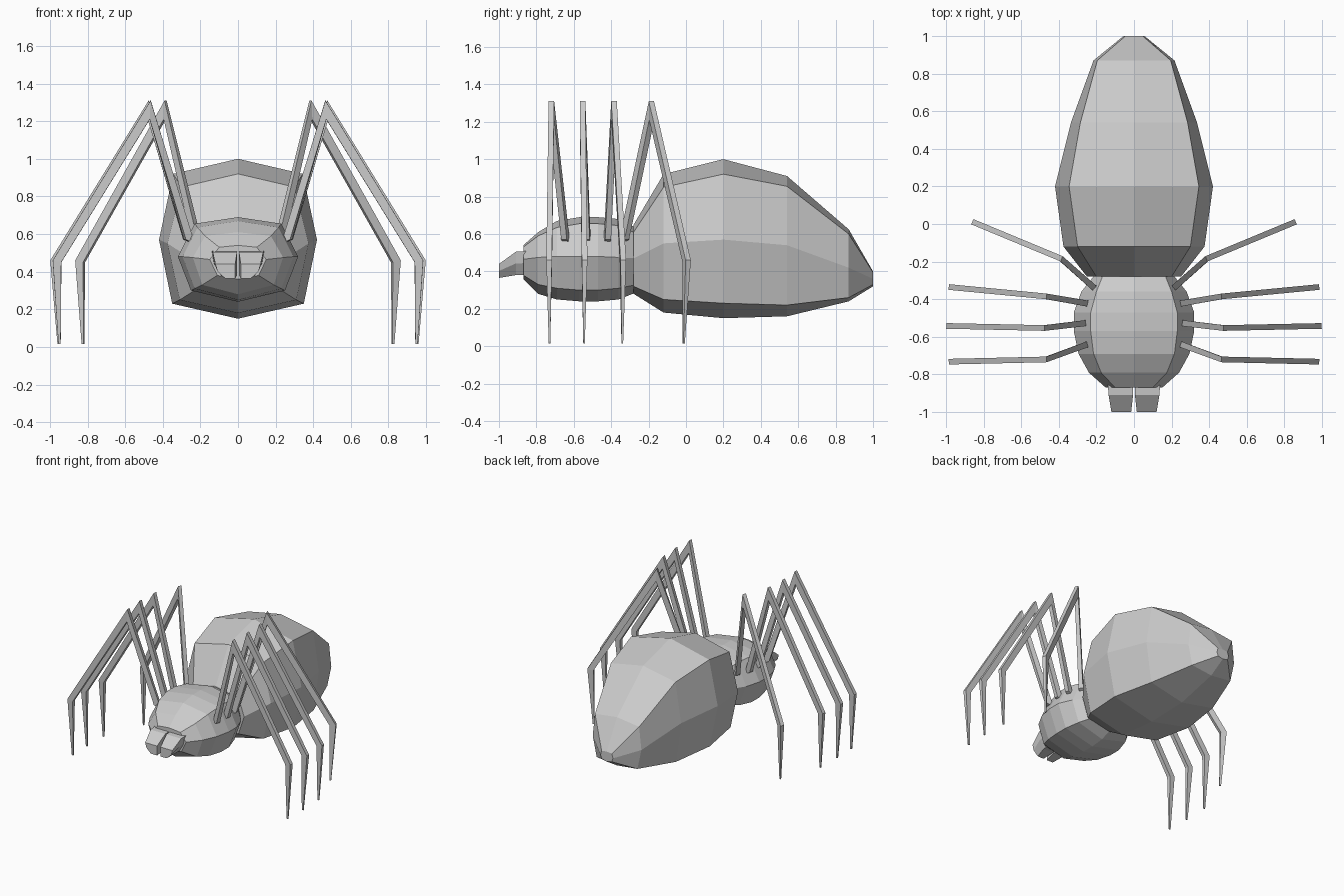
import bpy, bmesh
from mathutils import Vector


def loft(bm, rings):
    """Skin equal-length rings of points and cap both ends."""
    vs = [[bm.verts.new(p) for p in ring] for ring in rings]
    n = len(vs[0])
    for a, b in zip(vs, vs[1:]):
        for i in range(n):
            j = (i + 1) % n
            bm.faces.new((a[i], a[j], b[j], b[i]))
    bm.faces.new(vs[0][::-1])
    bm.faces.new(vs[-1])


def make(name, *lofts):
    bm = bmesh.new()
    for rings in lofts:
        loft(bm, rings)
    bmesh.ops.recalc_face_normals(bm, faces=bm.faces)
    me = bpy.data.meshes.new(name)
    bm.to_mesh(me)
    bm.free()
    ob = bpy.data.objects.new(name, me)
    bpy.context.collection.objects.link(ob)
    return ob


def octagon(y, top, upper, side, lower, bottom):
    """Mirrored eight-point section: top z, three (x, z) points, bottom z."""
    half = [upper, side, lower]
    pts = [(0, top)] + half + [(0, bottom)] + [(-x, z) for x, z in half[::-1]]
    return [(x, y, z) for x, z in pts]


# Abdomen
make("abdomen", [
    octagon(-0.28, 0.65, (0.20, 0.61), (0.25, 0.47), (0.20, 0.32), 0.28),
    octagon(-0.12, 0.92, (0.30, 0.85), (0.375, 0.55), (0.31, 0.25), 0.18),
    octagon(0.20, 1.00, (0.345, 0.92), (0.42, 0.57), (0.35, 0.23), 0.15),
    octagon(0.54, 0.91, (0.285, 0.855), (0.335, 0.54), (0.29, 0.22), 0.16),
    octagon(0.87, 0.625, (0.195, 0.60), (0.215, 0.42), (0.18, 0.26), 0.24),
    octagon(1.00, 0.40, (0.045, 0.395), (0.055, 0.36), (0.045, 0.33), 0.32),
])

# Head and thorax
make("thorax", [
    octagon(-0.26, 0.63, (0.16, 0.60), (0.20, 0.47), (0.16, 0.33), 0.29),
    octagon(-0.36, 0.68, (0.20, 0.645), (0.28, 0.475), (0.22, 0.31), 0.25),
    octagon(-0.47, 0.69, (0.23, 0.655), (0.32, 0.48), (0.25, 0.30), 0.24),
    octagon(-0.57, 0.69, (0.23, 0.655), (0.32, 0.48), (0.25, 0.30), 0.24),
    octagon(-0.69, 0.67, (0.215, 0.635), (0.295, 0.48), (0.23, 0.31), 0.25),
    octagon(-0.79, 0.61, (0.175, 0.59), (0.24, 0.475), (0.19, 0.33), 0.28),
    octagon(-0.87, 0.54, (0.10, 0.53), (0.15, 0.465), (0.11, 0.38), 0.36),
])

# Pair of jaws
for s, label in ((1, "right"), (-1, "left")):
    rings = []
    for y, x0, x1, top, xb, bottom in ((-0.84, 0.005, 0.14, 0.51, 0.09, 0.38),
                                       (-0.91, 0.005, 0.135, 0.505, 0.09, 0.38),
                                       (-1.00, 0.015, 0.12, 0.44, 0.07, 0.365)):
        mid = (top + bottom) / 2
        rings.append([(s * x, y, z) for x, z in
                      ((x0, top), (x1, top), (x1 - 0.01, mid), (xb, bottom), (x0, bottom))])
    make(label + "_jaw", rings)

# Legs: top-edge joints (x, y) at root, knee, ankle and tip
Z = (0.55, 1.31, 0.46, 0.015)
INNER = ((0.05, 0.02), (0.005, -0.10), (-0.045, -0.01), (-0.012, 0))
HALF = (0.016, 0.015, 0.015, 0.004)
LEGS = {
    "first_leg": ((0.235, -0.635), (0.465, -0.72), (0.985, -0.732), (0.955, -0.73)),
    "second_leg": ((0.24, -0.525), (0.475, -0.553), (0.998, -0.542), (0.96, -0.545)),
    "third_leg": ((0.235, -0.425), (0.465, -0.385), (0.985, -0.335), (0.955, -0.34)),
    "fourth_leg": ((0.20, -0.35), (0.385, -0.185), (0.86, 0.012), (0.83, -0.01)),
}
for name, joints in LEGS.items():
    p = [Vector(j) for j in joints]
    dirs = [(p[1] - p[0]).normalized()] + [(p[2] - p[1]).normalized()] * 3
    for s, label in ((1, "right"), (-1, "left")):
        rings = []
        for q, d, z, (r, dz), w in zip(p, dirs, Z, INNER, HALF):
            side = Vector((-d.y, d.x)) * w
            inner = q + d * r
            rings.append([(s * v.x, v.y, h) for v, h in
                          ((q + side, z), (q - side, z),
                           (inner - side, z + dz), (inner + side, z + dz))])
        make(label + "_" + name, rings)
